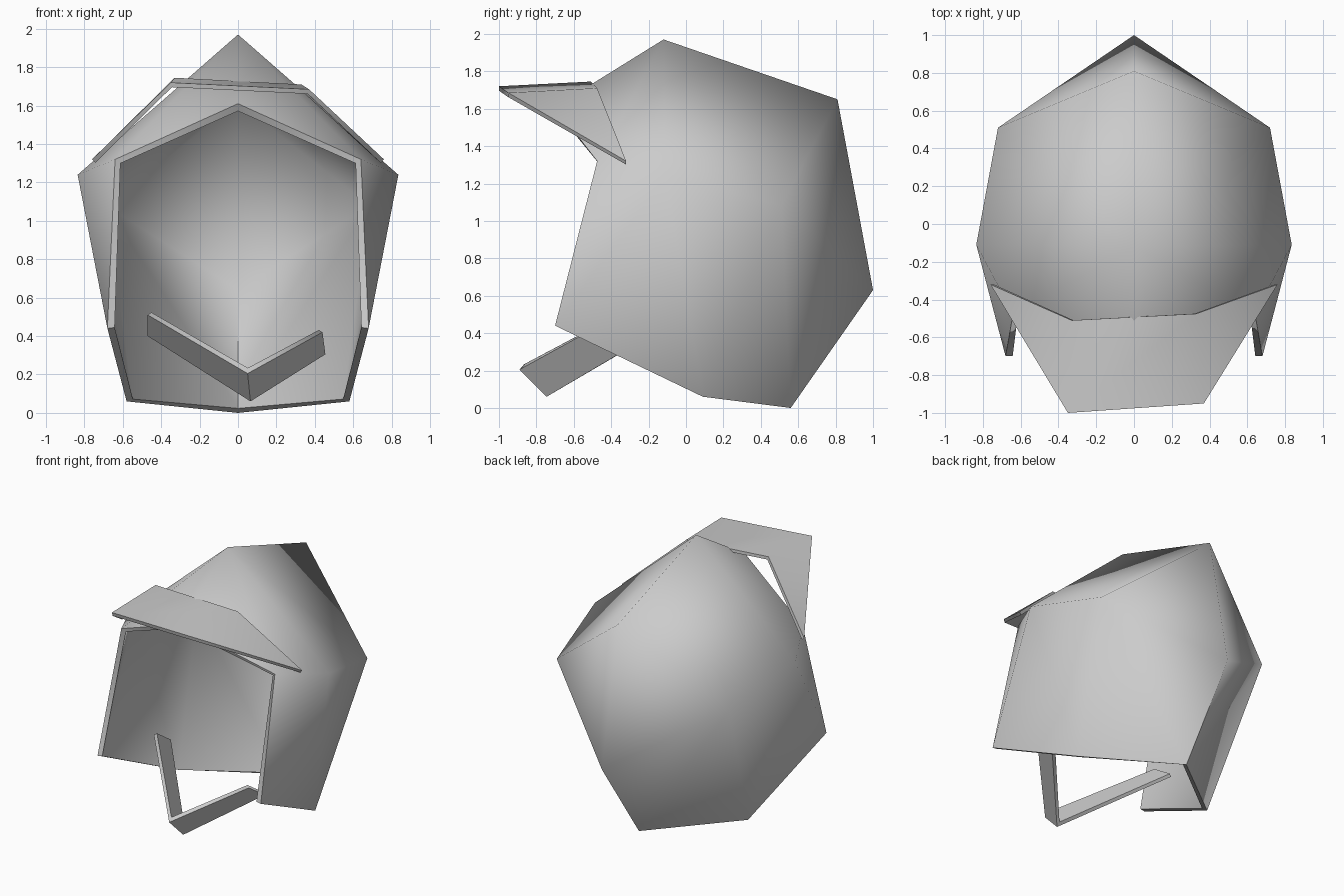
import bpy, bmesh, math
from mathutils import Vector

cube = bpy.data.objects.get("Cube")
if cube:
    bpy.data.objects.remove(cube, do_unlink=True)

# One plain grey for every part
GREY = (0.6, 0.6, 0.6, 1)
grey = bpy.data.materials.new("light_grey")
grey.use_nodes = True
grey.diffuse_color = GREY
bsdf = next(n for n in grey.node_tree.nodes if n.type == 'BSDF_PRINCIPLED')
bsdf.inputs["Base Color"].default_value = GREY


def sheet(name, points, faces, outward, thickness, even=True, mirror=False):
    """Make a panel from named corner points, thickened inward from its outer side."""
    bm = bmesh.new()
    verts = {key: bm.verts.new(co) for key, co in points.items()}
    for face in faces:
        bm.faces.new([verts[key] for key in face.split()])
    bmesh.ops.recalc_face_normals(bm, faces=bm.faces)
    bm.faces.ensure_lookup_table()
    bm.normal_update()
    if bm.faces[0].normal.dot(Vector(outward)) < 0:
        bmesh.ops.reverse_faces(bm, faces=bm.faces[:])
    mesh = bpy.data.meshes.new(name)
    bm.to_mesh(mesh)
    bm.free()
    mesh.materials.append(grey)
    obj = bpy.data.objects.new(name, mesh)
    bpy.context.collection.objects.link(obj)

    bpy.ops.object.select_all(action='DESELECT')
    obj.select_set(True)
    bpy.context.view_layer.objects.active = obj
    if mirror:
        mod = obj.modifiers.new("Mirror", 'MIRROR')
        mod.use_clip = True
        bpy.ops.object.modifier_apply(modifier=mod.name)
    mod = obj.modifiers.new("Solidify", 'SOLIDIFY')
    mod.thickness = thickness
    mod.offset = -1
    mod.use_even_offset = even
    bpy.ops.object.modifier_apply(modifier=mod.name)
    bpy.ops.object.shade_smooth_by_angle(angle=math.radians(75))
    return obj


# Helmet shell: half of it, mirrored, open at the face and underneath
sheet("helmet_shell", {
    "crown": (0, -0.12, 1.97), "brow": (0, -0.70, 1.61),
    "cheek": (0.64, -0.475, 1.32), "temple": (0.835, -0.11, 1.24),
    "back_side": (0.72, 0.51, 1.085), "back_top": (0, 0.81, 1.65),
    "back_mid": (0, 1.0, 0.63), "nape": (0, 0.56, 0.0),
    "jaw": (0.68, -0.70, 0.44), "rim": (0.58, 0.09, 0.06),
}, [
    "crown brow cheek temple",
    "crown temple back_side back_top",
    "back_top back_side back_mid",
    "back_side rim nape back_mid",
    "temple cheek jaw",
    "temple jaw rim back_side",
], (0, 0, 1), 0.035, mirror=True)

# Visor: flat peak with a swept wing on each side
sheet("visor", {
    "front_r": (-0.35, -1.0, 1.72), "front_l": (0.37, -0.95, 1.685),
    "back_r": (-0.33, -0.51, 1.745), "back_l": (0.33, -0.475, 1.71),
    "tip_r": (-0.76, -0.32, 1.32), "tip_l": (0.76, -0.32, 1.32),
}, [
    "front_r front_l back_l back_r",
    "front_r back_r tip_r",
    "front_l tip_l back_l",
], (0, 0, 1), 0.025, even=False)

# Chin strap: V-shaped band hanging below the jaw
sheet("chin_strap", {
    "end_r_top": (-0.47, -0.33, 0.51), "end_r_low": (-0.47, -0.165, 0.40),
    "chin_top": (0.05, -0.89, 0.205), "chin_low": (0.065, -0.745, 0.06),
    "end_l_top": (0.44, -0.50, 0.42), "end_l_low": (0.455, -0.33, 0.305),
}, [
    "end_r_top end_r_low chin_low chin_top",
    "chin_top chin_low end_l_low end_l_top",
], (0, -1, -1), 0.025)
